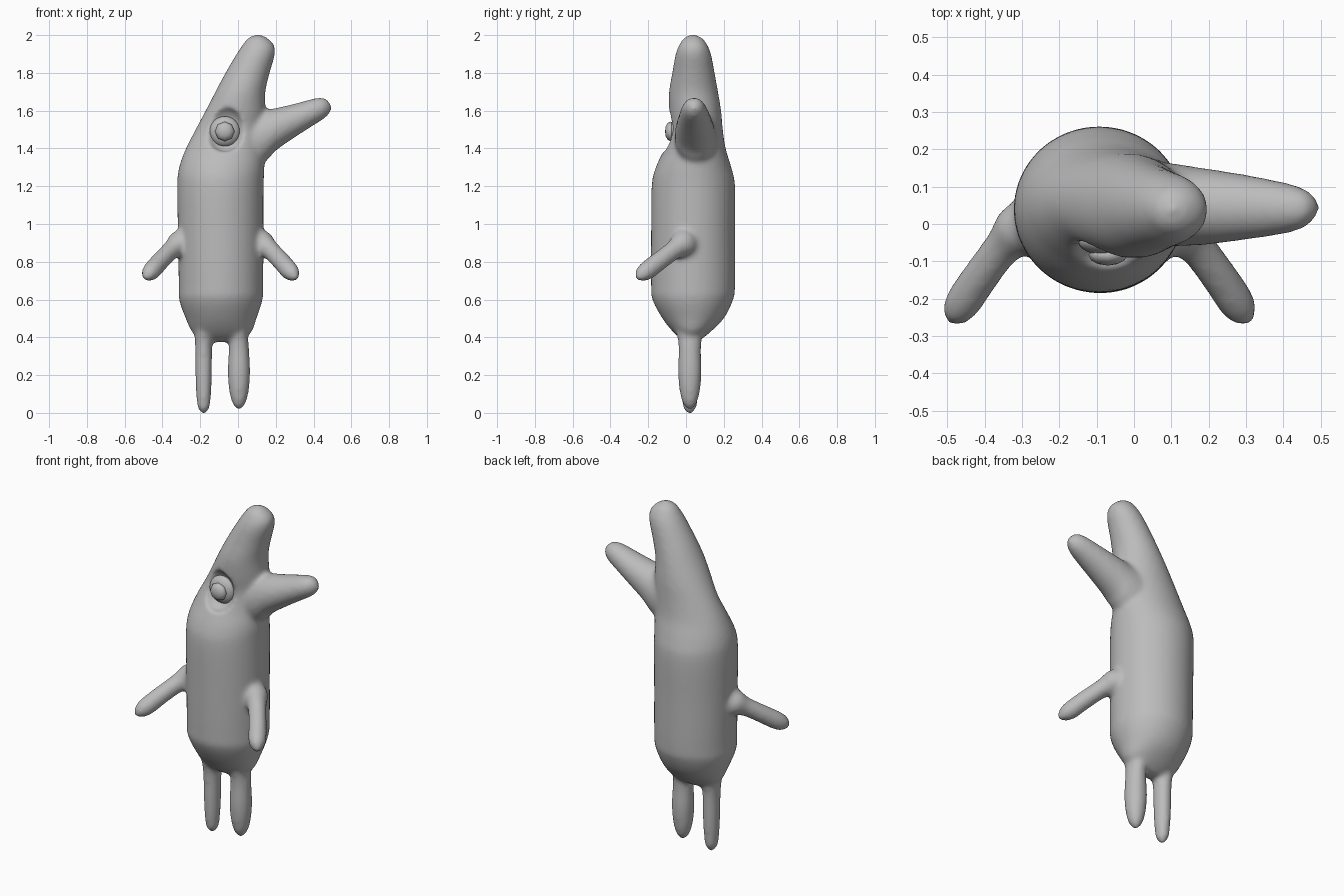
import bpy, bmesh, math
from mathutils import Vector, Matrix

if "Cube" in bpy.data.objects:
    bpy.data.objects.remove(bpy.data.objects["Cube"])

grey = bpy.data.materials.new("plain grey")
grey.diffuse_color = (0.5, 0.5, 0.5, 1)
grey.use_nodes = True
grey.node_tree.nodes["Principled BSDF"].inputs["Base Color"].default_value = grey.diffuse_color


def make_object(name, bm):
    mesh = bpy.data.meshes.new(name)
    bmesh.ops.recalc_face_normals(bm, faces=bm.faces)
    bm.to_mesh(mesh)
    bm.free()
    mesh.materials.append(grey)
    ob = bpy.data.objects.new(name, mesh)
    bpy.context.collection.objects.link(ob)
    return ob


def shade_smooth(ob, angle):
    bpy.ops.object.select_all(action='DESELECT')
    bpy.context.view_layer.objects.active = ob
    ob.select_set(True)
    bpy.ops.object.shade_smooth_by_angle(angle=math.radians(angle))


def spline(rows, steps=5):
    """Smooth rows of numbers with a Catmull-Rom curve."""
    rows = [Vector(r) for r in rows]
    out = []
    for i in range(len(rows) - 1):
        a, b, c, d = rows[max(i - 1, 0)], rows[i], rows[i + 1], rows[min(i + 2, len(rows) - 1)]
        for s in range(steps):
            t = s / steps
            out.append(0.5 * (2 * b + (c - a) * t + (2 * a - 5 * b + 4 * c - d) * t * t
                              + (3 * b - a - 3 * c + d) * t ** 3))
    return out + [rows[-1]]


def loft(bm, rows, u, v, sides=40):
    """Closed tube through rows of (x, y, z, radius along u, radius along v)."""
    rings = []
    for r in spline(rows):
        c = Vector(r[:3])
        rings.append([bm.verts.new(c + u * max(r[3], 0.004) * math.cos(a) + v * max(r[4], 0.004) * math.sin(a))
                      for a in (2 * math.pi * k / sides for k in range(sides))])
    for p, q in zip(rings, rings[1:]):
        for k in range(sides):
            j = (k + 1) % sides
            bm.faces.new((p[k], p[j], q[j], q[k]))
    bm.faces.new(rings[0][::-1])
    bm.faces.new(rings[-1])


X, Y, Z = Vector((1, 0, 0)), Vector((0, 1, 0)), Vector((0, 0, 1))
skin = bmesh.new()

# torso and upper beak: z, left, right, front, back
outline = [
    (0.375, -0.14, -0.03, 0.00, 0.06),
    (0.42, -0.235, 0.065, -0.06, 0.12), (0.50, -0.277, 0.098, -0.125, 0.20),
    (0.60, -0.312, 0.13, -0.178, 0.25), (0.68, -0.314, 0.134, -0.185, 0.26),
    (0.95, -0.318, 0.135, -0.185, 0.26), (1.20, -0.322, 0.136, -0.182, 0.26),
    (1.30, -0.312, 0.14, -0.16, 0.24), (1.40, -0.276, 0.14, -0.115, 0.21),
    (1.50, -0.225, 0.145, -0.085, 0.195), (1.60, -0.172, 0.145, -0.09, 0.186),
    (1.70, -0.12, 0.145, -0.09, 0.17), (1.80, -0.067, 0.168, -0.073, 0.152),
    (1.90, -0.008, 0.196, -0.055, 0.133), (1.95, 0.025, 0.19, -0.035, 0.112),
    (1.985, 0.055, 0.155, -0.01, 0.085), (2.006, 0.10, 0.11, 0.033, 0.04)]
loft(skin, [((l + r) / 2, (f + b) / 2, z, (r - l) / 2, (b - f) / 2) for z, l, r, f, b in outline], X, Y)

# lower beak: x, bottom, top, front, back
beak = [
    (-0.05, 1.30, 1.56, -0.06, 0.17), (0.08, 1.30, 1.59, -0.06, 0.165),
    (0.15, 1.335, 1.605, -0.058, 0.155), (0.20, 1.388, 1.614, -0.055, 0.148),
    (0.30, 1.458, 1.637, -0.042, 0.132), (0.40, 1.522, 1.664, -0.027, 0.112),
    (0.45, 1.553, 1.669, -0.012, 0.097), (0.48, 1.58, 1.65, 0.01, 0.077), (0.499, 1.61, 1.62, 0.04, 0.048)]
loft(skin, [(x, (f + b) / 2, (lo + hi) / 2, (b - f) / 2, (hi - lo) / 2) for x, lo, hi, f, b in beak], Y, Z)


# arms reach outward, forward and down
def arm(points):
    d = (Vector(points[-1][:3]) - Vector(points[0][:3])).normalized()
    u = d.cross(Z).normalized()
    loft(skin, [p[:3] + (p[3], p[3]) for p in points], u, d.cross(u), 24)


for side, root in ((-1, -0.09), (1, -0.09)):
    k = 1.0 if side < 0 else 0.99
    arm([(root + side * dx * k, y, z, r) for dx, y, z, r in (
        (0.12, 0.02, 0.92, 0.09), (0.21, -0.015, 0.895, 0.075), (0.26, -0.06, 0.865, 0.052),
        (0.32, -0.14, 0.805, 0.05), (0.365, -0.205, 0.755, 0.05),
        (0.392, -0.24, 0.73, 0.037), (0.408, -0.262, 0.712, 0.008))])

# legs: z, half width, half depth
for cx, rows in (
        (-0.182, [(0.52, 0.07, 0.09), (0.42, 0.05, 0.07), (0.34, 0.046, 0.056), (0.2, 0.044, 0.052),
                  (0.1, 0.04, 0.046), (0.03, 0.032, 0.036), (-0.008, 0.008, 0.008)]),
        (0.005, [(0.52, 0.08, 0.09), (0.42, 0.05, 0.07), (0.34, 0.054, 0.06), (0.22, 0.06, 0.063),
                 (0.12, 0.053, 0.055), (0.05, 0.035, 0.037), (0.015, 0.008, 0.008)])):
    loft(skin, [(cx, 0.02, z, a, b) for z, a, b in rows], X, Y, 24)

body = make_object("body", skin)

# eye socket cutter
eye = Vector((-0.07, 0, 1.49))
cut = bmesh.new()
bmesh.ops.create_uvsphere(cut, u_segments=32, v_segments=16, radius=1, matrix=Matrix.Translation(
    (eye.x, -0.10, eye.z + 0.012)) @ Matrix.Diagonal((0.105, 0.075, 0.12, 1)))
socket = make_object("eye_socket_cutter", cut)
socket.hide_render = True
socket.hide_set(True)


def remesh():
    m = body.modifiers.new("fuse", 'REMESH')
    m.mode = 'VOXEL'
    m.voxel_size = 0.011
    m.use_smooth_shade = True


# fuse the lofts, press in the socket, then soften all joins
remesh()
m = body.modifiers.new("socket", 'BOOLEAN')
m.operation, m.object = 'DIFFERENCE', socket
remesh()
m = body.modifiers.new("soften", 'SMOOTH')
m.factor, m.iterations = 0.5, 10
shade_smooth(body, 180)

# eyeball disc and faceted pupil facing the front
for name, y, r, depth, seg in (("eyeball", -0.045, 0.08, 0.04, 32), ("pupil", -0.083, 0.052, 0.028, 8)):
    bm = bmesh.new()
    bmesh.ops.create_uvsphere(bm, u_segments=seg, v_segments=max(seg // 2, 6), radius=1,
                              matrix=Matrix.Translation((eye.x, y, eye.z))
                              @ Matrix.Diagonal((r, depth, r, 1)) @ Matrix.Rotation(math.pi / 2, 4, 'X'))
    shade_smooth(make_object(name, bm), 60)
